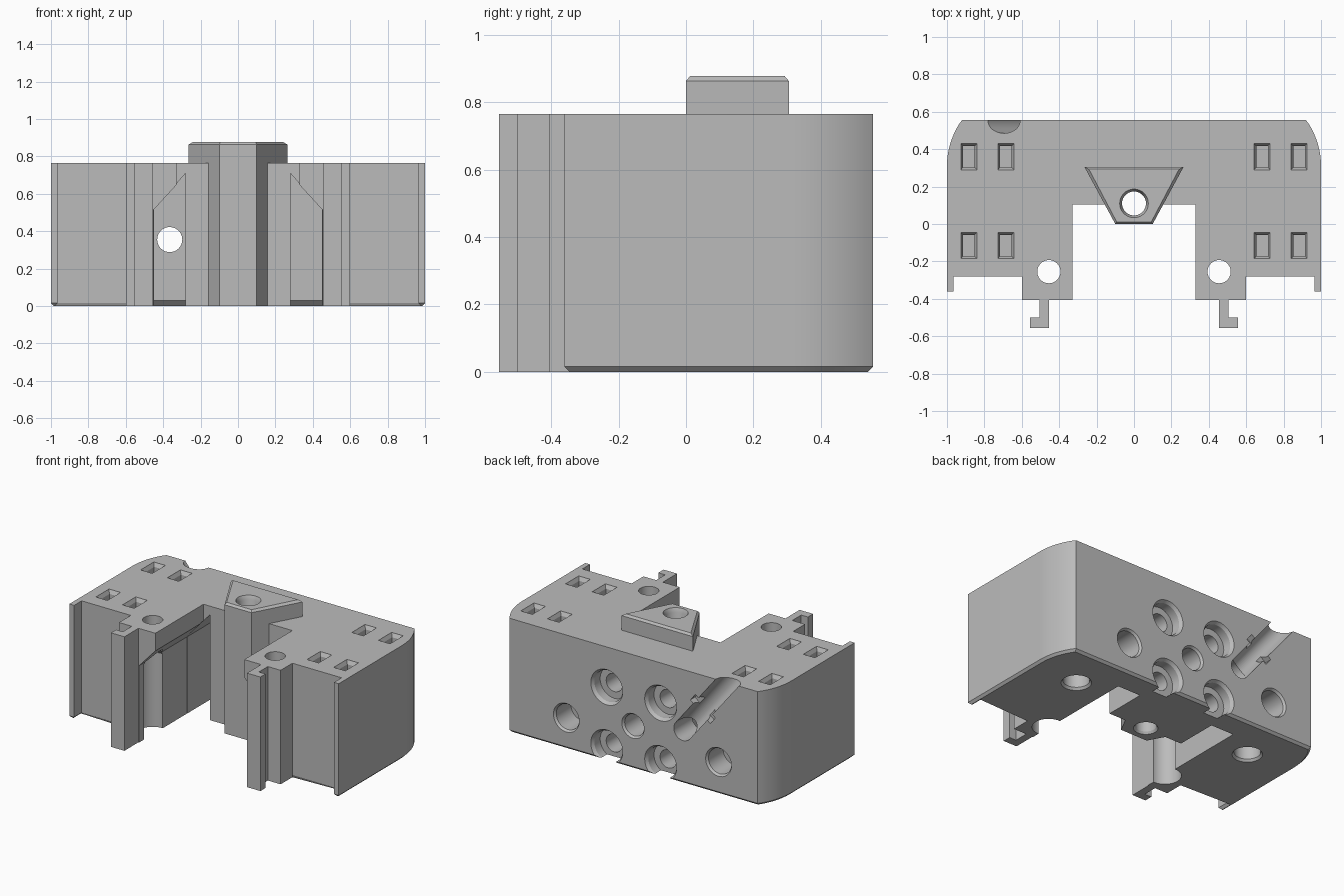
import bpy, bmesh
from math import sin, cos, pi, radians
from mathutils import Vector

cube = bpy.data.objects.get("Cube")
if cube:
    bpy.data.objects.remove(cube, do_unlink=True)

grey = bpy.data.materials.new("plain grey")
grey.use_nodes = True
COLOUR = (0.5, 0.5, 0.5, 1)
grey.diffuse_color = COLOUR
grey.node_tree.nodes["Principled BSDF"].inputs["Base Color"].default_value = COLOUR

TOP, BACK = 0.765, 0.555


def loft(name, rings, bottom_bevel=None):
    """Closed solid through matching rings of points."""
    bm = bmesh.new()
    loops = [[bm.verts.new(p) for p in ring] for ring in rings]
    n = len(loops[0])
    for a, b in zip(loops, loops[1:]):
        for i in range(n):
            j = (i + 1) % n
            bm.faces.new((a[i], a[j], b[j], b[i]))
    bm.faces.new(loops[0])
    bm.faces.new(loops[-1])
    bmesh.ops.recalc_face_normals(bm, faces=bm.faces)
    if bottom_bevel:
        edges = [e for e in bm.edges if bottom_bevel(*e.verts)]
        bmesh.ops.bevel(bm, geom=edges, offset=0.015, segments=1, affect='EDGES')
    mesh = bpy.data.meshes.new(name)
    bm.to_mesh(mesh)
    bm.free()
    mesh.materials.append(grey)
    ob = bpy.data.objects.new(name, mesh)
    bpy.context.collection.objects.link(ob)
    return ob


def prism(name, outline, z0, z1):
    return loft(name, [[(x, y, z) for x, y in outline] for z in (z0, z1)])


def box(x0, x1, y0, y1, z0, z1):
    return prism("cutter", [(x0, y0), (x1, y0), (x1, y1), (x0, y1)], z0, z1)


def bore(start, direction, profile, sides=40):
    """Round cutter: profile lists radius and distance along the direction."""
    d = Vector(direction).normalized()
    u = d.orthogonal().normalized()
    v = d.cross(u)
    turn = [2 * pi * i / sides for i in range(sides)]
    return loft("cutter", [[Vector(start) + d * t + (u * cos(a) + v * sin(a)) * r
                            for a in turn] for r, t in profile])


def combine(target, other, operation='DIFFERENCE'):
    mod = target.modifiers.new("cut", 'BOOLEAN')
    mod.operation, mod.solver, mod.object = operation, 'EXACT', other
    bpy.context.view_layer.objects.active = target
    bpy.ops.object.modifier_apply(modifier=mod.name)
    bpy.data.objects.remove(other, do_unlink=True)


# Body outline with rounded back corners, side lips, legs and hooks
R = 0.42
half = [(1 - R + R * cos(radians(t)), 0.31 + R * sin(radians(t))) for t in range(36, -1, -4)]
half[0] = (0.92, BACK)
half += [(1, -0.36), (0.965, -0.36), (0.965, -0.28), (0.6, -0.28), (0.6, -0.405),
         (0.505, -0.405), (0.505, -0.5), (0.555, -0.5), (0.555, -BACK), (0.455, -BACK),
         (0.455, -0.405), (0.33, -0.405), (0.33, 0.105)]
outline = half + [(-x, y) for x, y in reversed(half)]


def outer_bottom(a, b):
    low = a.co.z < 0.001 and b.co.z < 0.001
    mid = (a.co + b.co) / 2
    return low and (mid.y > 0.5 or (abs(mid.x) > 0.7 and mid.y > -0.37))


body = loft("connector_block", [[(x, y, z) for x, y in outline] for z in (0, TOP)],
            outer_bottom)

# Wide cavity under the top slab, with sloping shoulders
shoulder = [(0.455, -0.1), (0.455, 0.515), (0.33, 0.65), (0.28, 0.715)]
arch = shoulder + [(-x, z) for x, z in reversed(shoulder)]
cavity = [(x * 0.99, z) for x, z in arch]
combine(body, loft("cutter", [[(x, y, z) for x, z in cavity] for y in (-0.45, 0.105)]))

for s in (-1, 1):
    # Deep pocket beside the centre block, flared at the bottom
    pocket = [(0.28, -0.1), (0.45, -0.1), (0.45, 0.515), (0.28, 0.71)]
    combine(body, loft("cutter", [[(s * x, y, z) for x, z in pocket] for y in (0.08, 0.36)]))
    flare = [(0.4, -0.01), (0.35, 0.04)]
    combine(body, loft("cutter", [[(s * x, y, z) for x, y in
                                   ((0.28, 0.1), (0.45, 0.1), (0.45, far), (0.28, far))]
                                  for far, z in flare]))
    # Leg holes with a wider groove below
    combine(body, bore((s * 0.455, -0.255, -0.1), (0, 0, 1),
                       [(0.1, 0), (0.1, 0.6), (0.062, 0.64), (0.062, 1)]))
    # Round sockets in the underside
    combine(body, bore((s * 0.67, 0.26, -0.01), (0, 0, 1),
                       [(0.1, 0), (0.08, 0.025), (0.08, 0.12)]))
    # Rectangular slots in the top
    for x in (0.685, 0.883):
        for y in (-0.115, 0.36):
            rings = []
            for w, d, z in ((0.043, 0.07, TOP + 0.01), (0.043, 0.07, TOP - 0.002),
                            (0.031, 0.057, TOP - 0.025), (0.031, 0.057, 0.6)):
                rings.append([(s * x - w, y - d, z), (s * x + w, y - d, z),
                              (s * x + w, y + d, z), (s * x - w, y + d, z)])
            combine(body, loft("cutter", rings))
    # Stepped sockets in the back, above and below the centre
    for z in (0.09, 0.495):
        combine(body, bore((s * 0.2, BACK + 0.01, z), (0, -1, 0),
                           [(0.125, 0), (0.105, 0.03), (0.105, 0.09),
                            (0.06, 0.09), (0.06, 0.25)]))

# Plain sockets in the back
for x, z, r in ((0.5, 0.21, 0.085), (-0.63, 0.215, 0.085), (0.005, 0.287, 0.072)):
    combine(body, bore((x, BACK + 0.01, z), (0, -1, 0),
                       [(r + 0.018, 0), (r, 0.025), (r, 0.18)]))

# Slanted wire channel ending in a through hole, with a cross notch
low, high = Vector((-0.365, 0.552, 0.355)), Vector((-0.695, 0.552, TOP))
along = (high - low).normalized()
combine(body, bore(low, along, [(0.067, 0), (0.067, 0.7)]))
combine(body, bore((low.x, 0.65, low.z), (0, -1, 0), [(0.067, 0), (0.067, 0.4)]))
across = Vector((along.z, 0, -along.x))
mid = low.lerp(high, 0.45)
notch = [mid + along * a * 0.03 + across * b * 0.095
         for a, b in ((-1, -1), (1, -1), (1, 1), (-1, 1))]
combine(body, loft("cutter", [[(p.x, y, p.z) for p in notch] for y in (0.505, 0.6)]))

# Dovetail post standing through the front edge
def dovetail(inset, z):
    return [(-0.1 + inset * 0.6, inset, z), (0.1 - inset * 0.6, inset, z),
            (0.265 - inset * 2, 0.305 - inset, z), (-0.265 + inset * 2, 0.305 - inset, z)]


post = loft("dovetail_post", [dovetail(0, 0), dovetail(0, 0.863), dovetail(0.012, 0.877)])
combine(body, post, 'UNION')
combine(body, bore((0, 0.11, -0.01), (0, 0, 1),
                   [(0.08, 0), (0.064, 0.025), (0.064, 0.86), (0.078, 0.89)]))

# Smooth round walls, sharp corners
bpy.ops.object.select_all(action='DESELECT')
body.select_set(True)
bpy.context.view_layer.objects.active = body
bpy.ops.object.shade_smooth_by_angle(angle=radians(25))
